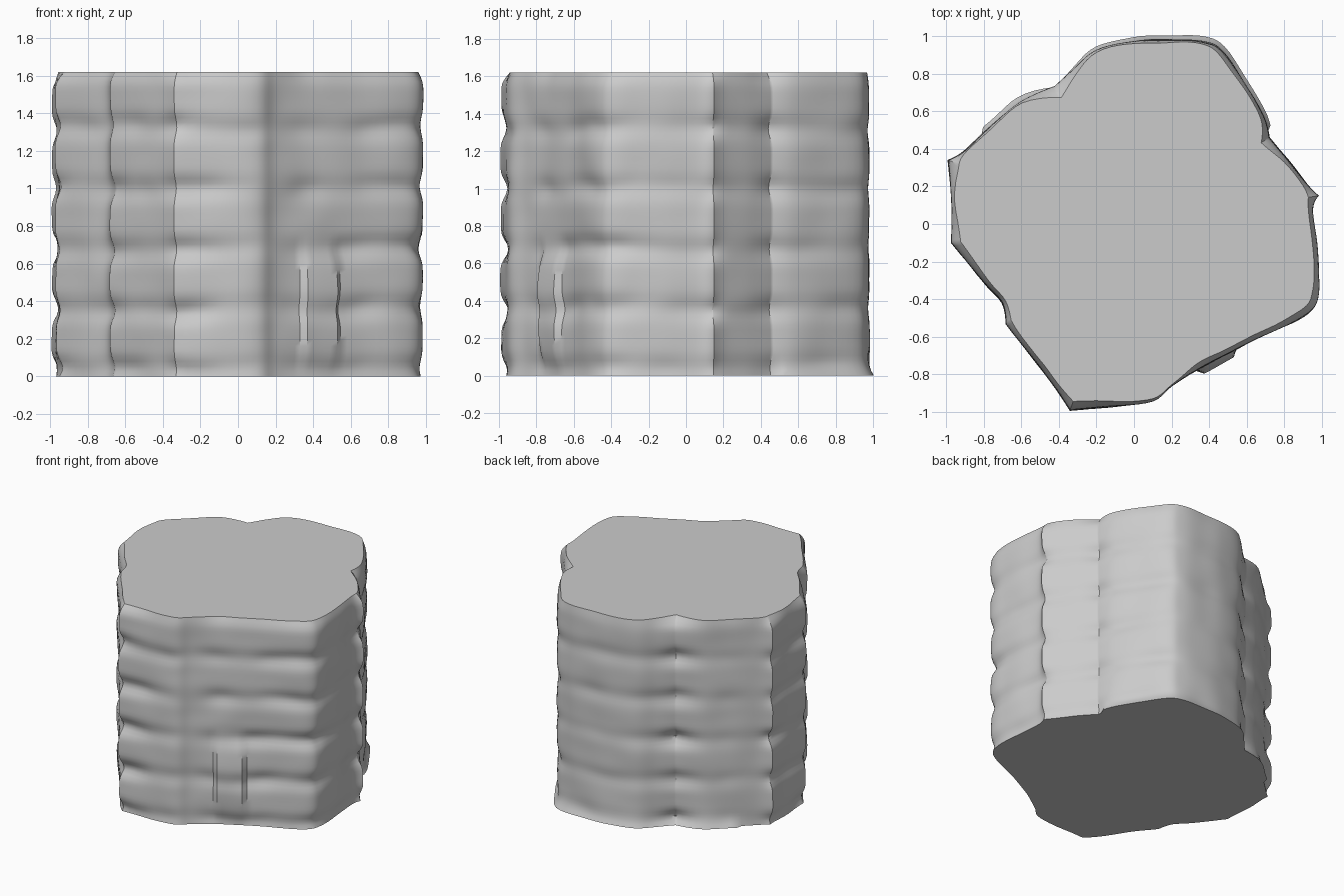
import bpy, bmesh, math
from mathutils import Vector, noise

cube = bpy.data.objects.get("Cube")
if cube:
    bpy.data.objects.remove(cube, do_unlink=True)

HEIGHT = 1.62
LAYER = 0.32      # height of one bulging course
LEVELS = 60
STEPS = 5

# Outline in hundredths: x, y, groove depth (depth of 4 or more marks a sharp corner)
OUTLINE = [
    (98, 15, 5), (95, 8, 2), (97, -10, 2), (98, -25, 2), (98, -37, 3), (95, -45, 3),
    (85, -52, 3), (65, -61, 3), (48, -70, 2), (33, -78, 2), (20, -86, 1), (10, -94, 2),
    (-10, -97, 2), (-34, -99, 6), (-42, -87, 3), (-55, -70, 3), (-68, -53, 4),
    (-70, -42, 2), (-80, -31, 2), (-97, -10, 4), (-97, 12, 2), (-99, 34, 5),
    (-90, 39, 1), (-75, 53, 1), (-60, 65, 1), (-42, 73, 5), (-32, 82, 2),
    (-20, 92, 1), (0, 97, 1), (18, 98, 1), (36, 97, 1), (47, 92, 2), (60, 73, 2),
    (69, 57, 2), (72, 46, 4), (82, 34, 2), (92, 21, 2),
]


def smooth_outline():
    """Spline through the outline, with tangents dropped at sharp corners."""
    pts = [Vector(p) / 100 for p in OUTLINE]
    count = len(pts)

    def tangent(i):
        if OUTLINE[i % count][2] >= 4:
            return Vector((0, 0, 0))
        return (pts[(i + 1) % count] - pts[i - 1]) / 2

    result = []
    for i in range(count):
        a, b = pts[i], pts[(i + 1) % count]
        ta, tb = tangent(i), tangent((i + 1) % count)
        for s in range(STEPS):
            t = s / STEPS
            h = t * t * (3 - 2 * t)
            result.append(a.lerp(b, h) + ta * t * (1 - t) ** 2 - tb * t * t * (1 - t))
    return result


def surface_point(p, z):
    """Move an outline point in at the grooves and add gentle irregularity."""
    x, y, depth = p
    wander = 0.02 * noise.noise(Vector((x * 2, y * 2, z)))
    groove = (0.5 + 0.5 * math.cos(math.tau * (z - 0.04 + wander) / LAYER)) ** 3
    lump = noise.noise(Vector((x * 4, y * 4, z * 5)))
    inset = depth * groove * (0.8 + 0.5 * lump) + 0.008 * lump
    # Rounded upper rim
    inset += depth * 0.4 * max(0, (z - HEIGHT + 0.1) / 0.1) ** 2
    # Loose slab low on the front left
    if 0.34 < x < 0.52 and y < 0 and z < 0.75:
        inset -= 0.035 * math.sin(math.pi * z / 0.75)
    # Slight flare at the foot of the back
    if y > 0.5:
        inset -= 0.03 * max(0, 1 - z / 0.12) ** 2
    scale = 1 - inset / math.hypot(x, y)
    return (x * scale, y * scale, z)


# Lofted stack of courses with flat ends
bm = bmesh.new()
outline = smooth_outline()
rings = []
for k in range(LEVELS + 1):
    z = HEIGHT * k / LEVELS
    rings.append([bm.verts.new(surface_point(p, z)) for p in outline])
for low, high in zip(rings, rings[1:]):
    for i in range(len(low)):
        # Outline runs clockwise seen from above
        bm.faces.new((low[i], high[i], high[i - 1], low[i - 1]))
bm.faces.new(rings[0])
bm.faces.new(rings[-1])
bmesh.ops.recalc_face_normals(bm, faces=bm.faces)

mesh = bpy.data.meshes.new("layered_block")
bm.to_mesh(mesh)
bm.free()
block = bpy.data.objects.new("layered_block", mesh)
bpy.context.collection.objects.link(block)

# Plain grey stone
stone = bpy.data.materials.new("stone_grey")
stone.use_nodes = True
colour = (0.6, 0.6, 0.6, 1)
stone.diffuse_color = colour
stone.node_tree.nodes["Principled BSDF"].inputs["Base Color"].default_value = colour
mesh.materials.append(stone)

bpy.ops.object.select_all(action="DESELECT")
block.select_set(True)
bpy.context.view_layer.objects.active = block
bpy.ops.object.shade_smooth_by_angle(angle=math.radians(35))
